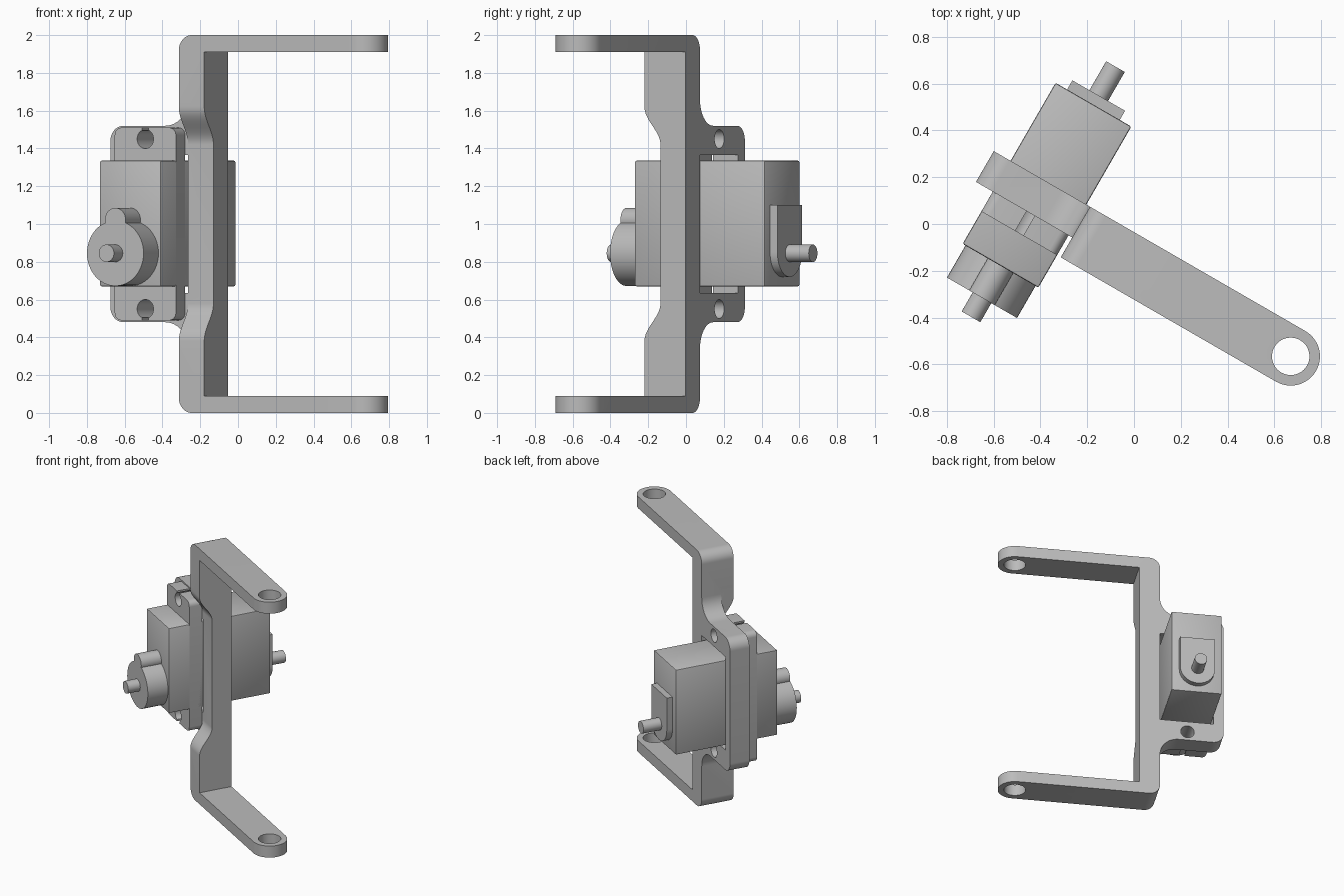
import bpy, bmesh
from math import pi, cos, sin, radians
from mathutils import Matrix

if "Cube" in bpy.data.objects:
    bpy.data.objects.remove(bpy.data.objects["Cube"])

grey = bpy.data.materials.new("plain grey")
grey.use_nodes = True
grey.diffuse_color = (0.5, 0.5, 0.5, 1)
grey.node_tree.nodes["Principled BSDF"].inputs["Base Color"].default_value = grey.diffuse_color

MID_U, SHAFT_Z = -0.405, 0.845          # servo centre line and shaft height
BACK, FRONT, PLATE_FRONT = -0.03, -0.28, -0.182


def arc(cx, cy, r, start, end, steps=12):
    angles = [radians(start + (end - start) * i / steps) for i in range(steps + 1)]
    return [(cx + r * cos(a), cy + r * sin(a)) for a in angles]


def circle(cx, cy, r):
    return arc(cx, cy, r, 0, 360, 48)[:-1]


def rect(x0, x1, y0, y1):
    return [(x0, y0), (x1, y0), (x1, y1), (x0, y1)]


def mirrored(half):
    """Closes an upper half outline with its reflection about z = 1."""
    return half + [(a, 2 - z) for a, z in reversed(half)]


def prism(name, outline, axis, start, end):
    """Extrudes a 2D outline along x, y or z."""
    place = {"x": lambda a, b, d: (d, a, b),
             "y": lambda a, b, d: (a, d, b),
             "z": lambda a, b, d: (a, b, d)}[axis]
    bm = bmesh.new()
    low = [bm.verts.new(place(a, b, start)) for a, b in outline]
    high = [bm.verts.new(place(a, b, end)) for a, b in outline]
    bm.faces.new(low)
    bm.faces.new(high)
    for i in range(len(low)):
        j = (i + 1) % len(low)
        bm.faces.new((low[i], low[j], high[j], high[i]))
    bmesh.ops.recalc_face_normals(bm, faces=bm.faces)
    mesh = bpy.data.meshes.new(name)
    bm.to_mesh(mesh)
    bm.free()
    mesh.materials.append(grey)
    obj = bpy.data.objects.new(name, mesh)
    bpy.context.collection.objects.link(obj)
    return obj


def bake(obj):
    graph = bpy.context.evaluated_depsgraph_get()
    mesh = bpy.data.meshes.new_from_object(obj.evaluated_get(graph))
    obj.modifiers.clear()
    obj.data = mesh


def combine(obj, tool, operation="DIFFERENCE"):
    mod = obj.modifiers.new("combine", "BOOLEAN")
    mod.operation, mod.object, mod.solver = operation, tool, "EXACT"
    bake(obj)
    bpy.data.objects.remove(tool)


parts = []

# Bracket: arms, spine and servo plate in one side profile
half = [(-0.045, 1.91), (1.05, 1.91), (1.05, 2.0)]
half += arc(-0.12, 1.92, 0.08, 90, 180)
half += arc(-0.34, 1.66, 0.14, 0, -90)
half += arc(-0.595, 1.44, 0.08, 90, 180)
bracket = prism("bracket", mirrored(half), "y", FRONT, BACK)
parts.append(bracket)

# Rounded arm ends with pivot holes
tip_u, tip_v = 0.863, (FRONT + BACK) / 2
plan = [(-0.9, BACK + 0.0), (-0.9, FRONT)] + arc(tip_u, tip_v, 0.125, -90, 90, 24)
combine(bracket, prism("plan", plan, "z", -0.1, 2.1), "INTERSECT")
combine(bracket, prism("pivot", circle(tip_u, tip_v, 0.08), "z", -0.1, 2.1))

# Thin the servo plate, then the middle of the spine with S-shaped shoulders
combine(bracket, prism("thin", rect(-0.8, -0.2, 0.3, 1.7), "y", -0.4, PLATE_FRONT))
drop = PLATE_FRONT - FRONT
shoulder = [(-0.35, 1.62)]
shoulder += [(FRONT + drop * (1 - cos(pi * i / 16)) / 2, 1.62 - 0.2 * i / 16) for i in range(17)]
combine(bracket, prism("waist", mirrored(shoulder), "x", -0.3, 0.1))

# Servo opening and screw holes
combine(bracket, prism("opening", rect(-0.6, -0.2, 0.635, 1.365), "y", -0.4, 0.1))
for z in (0.55, 1.45):
    combine(bracket, prism("screw", circle(MID_U, z, 0.05), "y", -0.4, 0.1))

# Servo case
case = prism("servo_case", rect(-0.592, -0.218, 0.67, 1.335), "y", -0.44, 0.355)
bevel = case.modifiers.new("bevel", "BEVEL")
bevel.width, bevel.segments = 0.008, 2
bake(case)
parts.append(case)

# Mounting flange with keyhole slots
half = arc(-0.258, 1.47, 0.04, 0, 90, 6) + arc(-0.552, 1.47, 0.04, 90, 180, 6)
flange = prism("servo_flange", mirrored(half), "y", FRONT, PLATE_FRONT)
for z, slot in ((0.55, (0.4, 0.55)), (1.45, (1.45, 1.6))):
    combine(flange, prism("hole", circle(MID_U, z, 0.05), "y", -0.4, 0))
    combine(flange, prism("slot", rect(MID_U - 0.02, MID_U + 0.02, *slot), "y", -0.4, 0))
parts.append(flange)

# Gear housing: large drum with a small lobe on top
housing = prism("gear_housing", circle(MID_U, SHAFT_Z, 0.173), "y", -0.598, -0.435)
combine(housing, prism("lobe", circle(MID_U, 1.022, 0.063), "y", -0.598, -0.435), "UNION")
parts.append(housing)

# Rear boss plate with a round lower end
boss = arc(MID_U, 0.85, 0.13, 180, 360, 24) + [(MID_U + 0.13, 1.1), (MID_U - 0.13, 1.1)]
parts.append(prism("rear_boss", boss, "y", 0.35, 0.4))

# Shafts
for name, start, end in (("output_shaft", -0.692, -0.59), ("rear_shaft", 0.39, 0.543)):
    parts.append(prism(name, circle(MID_U, SHAFT_Z, 0.046), "y", start, end))

# Turn the whole assembly and smooth its curved faces
for obj in parts:
    obj.data.transform(Matrix.Rotation(radians(-30), 4, "Z"))
    bpy.ops.object.select_all(action="DESELECT")
    obj.select_set(True)
    bpy.context.view_layer.objects.active = obj
    bpy.ops.object.shade_smooth_by_angle(angle=radians(30))
